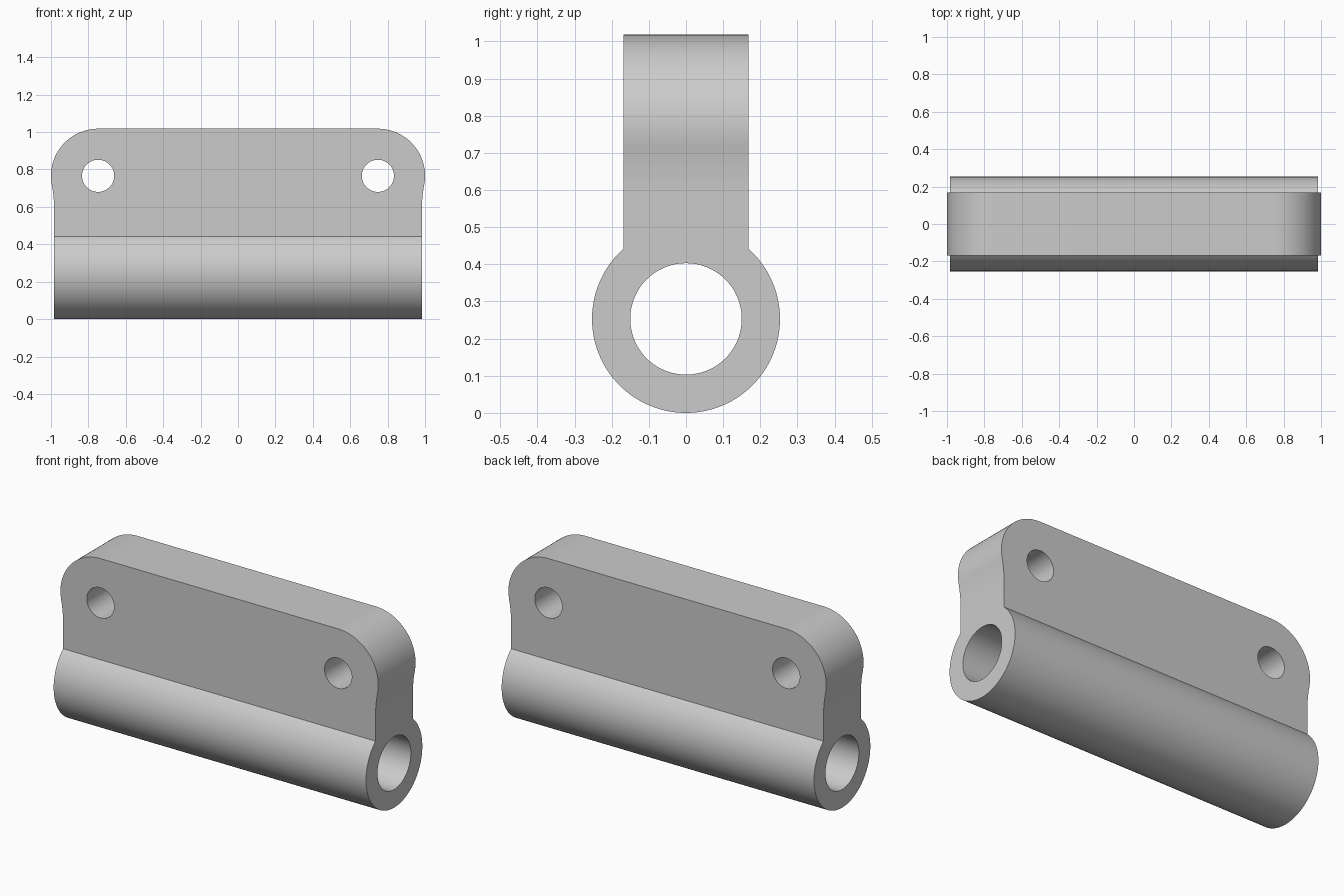
import bpy
import bmesh
from math import sin, cos, pi, asin, radians
from mathutils import Matrix, Vector

if "Cube" in bpy.data.objects:
    bpy.data.objects.remove(bpy.data.objects["Cube"])

# Main dimensions
TUBE_R, BORE_R = 0.253, 0.15
HALF_LEN, HALF_THICK = 0.983, 0.168
CORNER_R, CORNER_X, CORNER_Z = 0.252, 0.748, 0.766
FLARE_R, FLARE_Z = 0.72, 0.585
HOLE_R = 0.086

grey = bpy.data.materials.new("light grey")
grey.use_nodes = True
colour = (0.6, 0.6, 0.6, 1)
grey.diffuse_color = colour
grey.node_tree.nodes["Principled BSDF"].inputs["Base Color"].default_value = colour


def arc(cx, cz, r, start, end, steps):
    return [(cx + r * cos(start + (end - start) * i / steps),
             cz + r * sin(start + (end - start) * i / steps)) for i in range(steps + 1)]


def prism(name, outline, half_depth, axis):
    """Extrude a closed (side, up) outline along the x or y axis."""
    bm = bmesh.new()
    place = (lambda a, z: (-half_depth, a, z)) if axis == "x" else (lambda a, z: (a, -half_depth, z))
    face = bm.faces.new([bm.verts.new(place(a, z)) for a, z in outline])
    step = Vector((2 * half_depth, 0, 0) if axis == "x" else (0, 2 * half_depth, 0))
    top = bmesh.ops.extrude_face_region(bm, geom=[face])["geom"]
    bmesh.ops.translate(bm, vec=step, verts=[v for v in top if isinstance(v, bmesh.types.BMVert)])
    bmesh.ops.recalc_face_normals(bm, faces=bm.faces)
    mesh = bpy.data.meshes.new(name)
    bm.to_mesh(mesh)
    bm.free()
    mesh.materials.append(grey)
    obj = bpy.data.objects.new(name, mesh)
    bpy.context.collection.objects.link(obj)
    return obj


def cut(target, tool, operation):
    mod = target.modifiers.new(operation.title(), "BOOLEAN")
    mod.operation, mod.object, mod.solver = operation, tool, "EXACT"
    bpy.context.view_layer.objects.active = target
    bpy.ops.object.modifier_apply(modifier=mod.name)
    bpy.data.objects.remove(tool)


# Keyhole section: round barrel below, straight plate above
neck = asin(HALF_THICK / TUBE_R)
section = arc(0, TUBE_R, TUBE_R, pi / 2 + neck, 2.5 * pi - neck, 112)
section += [(HALF_THICK, 1.2), (-HALF_THICK, 1.2)]
bracket = prism("hinge_bracket", section, 1.2, "x")

# Front outline: rounded top corners flaring smoothly into straight ends
tilt = asin((CORNER_Z - FLARE_Z) / (CORNER_R + FLARE_R))
right_half = [(HALF_LEN, -0.2)]
right_half += arc(HALF_LEN + FLARE_R, FLARE_Z, FLARE_R, pi, pi - tilt, 8)
right_half += arc(CORNER_X, CORNER_Z, CORNER_R, -tilt, pi / 2, 36)[1:]
outline = right_half + [(-x, z) for x, z in reversed(right_half)]
cut(bracket, prism("outline_cutter", outline, 0.5, "y"), "INTERSECT")

# Pin bore through the barrel, bolt holes through the plate
cut(bracket, prism("bore_cutter", arc(0, TUBE_R, BORE_R, 0, 2 * pi, 96)[:-1], 1.3, "x"), "DIFFERENCE")
for side in (-1, 1):
    hole = arc(side * CORNER_X, CORNER_Z, HOLE_R, 0, 2 * pi, 64)[:-1]
    cut(bracket, prism("bolt_hole_cutter", hole, 0.6, "y"), "DIFFERENCE")

bpy.ops.object.select_all(action="DESELECT")
bracket.select_set(True)
bpy.context.view_layer.objects.active = bracket
bpy.ops.object.shade_smooth_by_angle(angle=radians(30))
